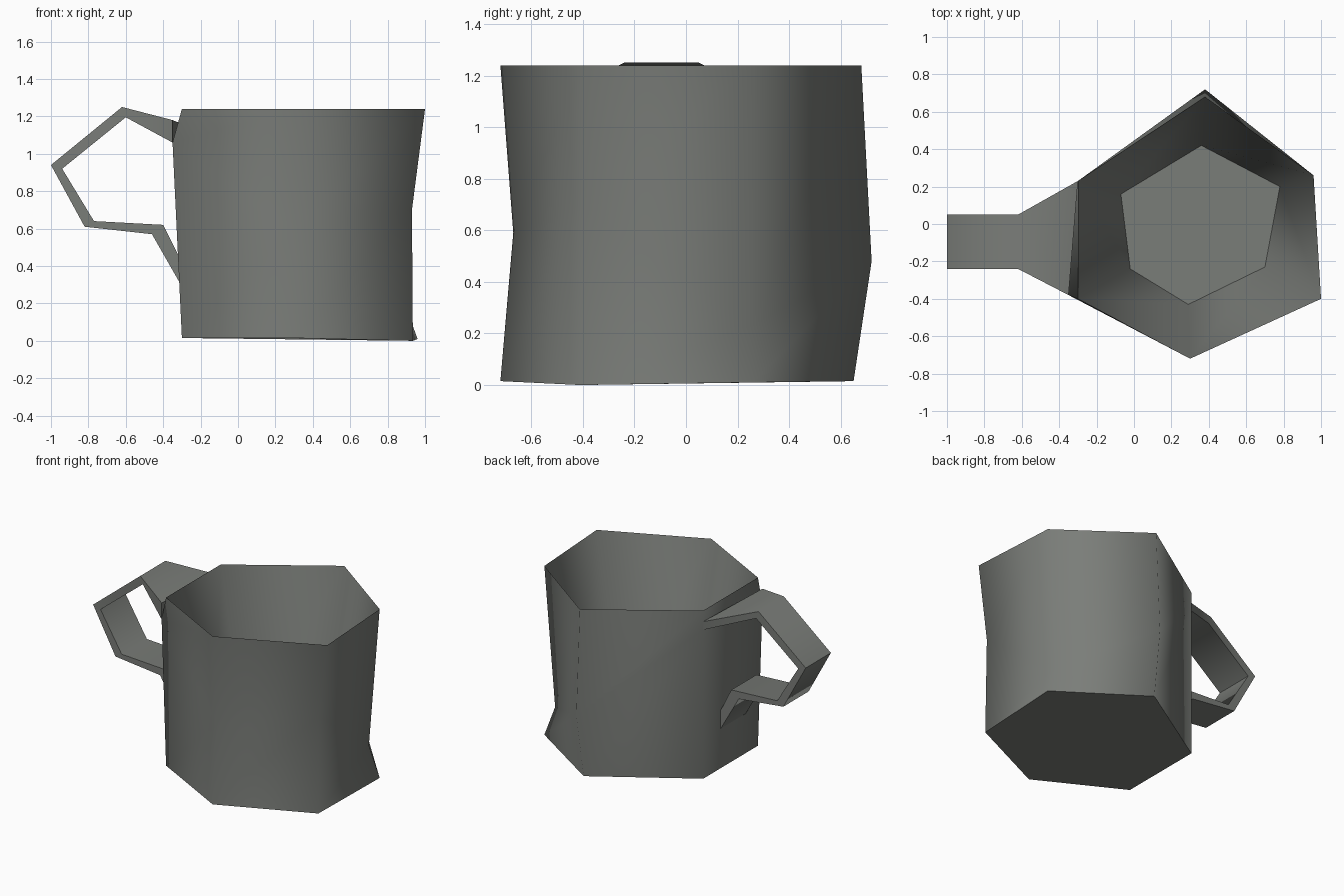
import bpy
import bmesh
import math

# Remove the default cube only
cube = bpy.data.objects.get("Cube")
if cube:
    bpy.data.objects.remove(cube, do_unlink=True)

# Single grey glaze
glaze = bpy.data.materials.new("grey_glaze")
glaze.use_nodes = True
colour = (0.195, 0.205, 0.19, 1)
glaze.diffuse_color = colour
glaze.node_tree.nodes["Principled BSDF"].inputs["Base Color"].default_value = colour


def loft(name, rings, angle):
    """Skin a list of equal-length rings and cap both ends."""
    bm = bmesh.new()
    loops = [[bm.verts.new(p) for p in ring] for ring in rings]
    for a, b in zip(loops, loops[1:]):
        for i in range(len(a)):
            j = (i + 1) % len(a)
            bm.faces.new((a[i], a[j], b[j], b[i]))
    bm.faces.new(loops[0])
    bm.faces.new(loops[-1])
    bmesh.ops.recalc_face_normals(bm, faces=bm.faces)
    mesh = bpy.data.meshes.new(name)
    bm.to_mesh(mesh)
    bm.free()
    mesh.materials.append(glaze)
    mesh.shade_smooth()
    mesh.set_sharp_from_angle(angle=math.radians(angle))
    obj = bpy.data.objects.new(name, mesh)
    bpy.context.scene.collection.objects.link(obj)
    return obj


# Cup: uneven six-sided rings from the base, over the thin rim, to the inner floor
base = [(-.30, .23, .015), (-.30, -.40, .015), (.30, -.72, .015),
        (.935, -.41, 0), (.96, .26, .01), (.37, .65, .015)]
waist = [(-.30, .23, 1.10), (-.35, -.38, 1.06), (.30, -.67, .59),
         (.93, -.40, .70), (.88, .25, .23), (.38, .72, .48)]
rim = [(-.30, .23), (-.30, -.40), (.30, -.72), (1.0, -.40), (.96, .26), (.38, .68)]
floor = [(-.07, .16), (-.02, -.24), (.29, -.43), (.70, -.23), (.78, .20), (.36, .42)]
loft("cup_body", [base, waist,
                  [(x, y, 1.24) for x, y in rim],
                  [(x, y, .15) for x, y in floor]], 74)

# Handle: angular strap that widens where it meets the upper wall
outer = [(-.62, 1.25), (-1.0, .94), (-.82, .61), (-.46, .57), (-.30, .29)]
inner = [(-.60, 1.195), (-.94, .92), (-.77, .64), (-.40, .62), (-.29, .40)]
front, back = -.24, .05
strap = [[(-.35, -.38, 1.18), (-.30, .23, 1.16), (-.30, .23, 1.10), (-.35, -.38, 1.06)]]
for (ox, oz), (ix, iz) in zip(outer, inner):
    strap.append([(ox, front, oz), (ox, back, oz), (ix, back, iz), (ix, front, iz)])
loft("handle", strap, 70)
